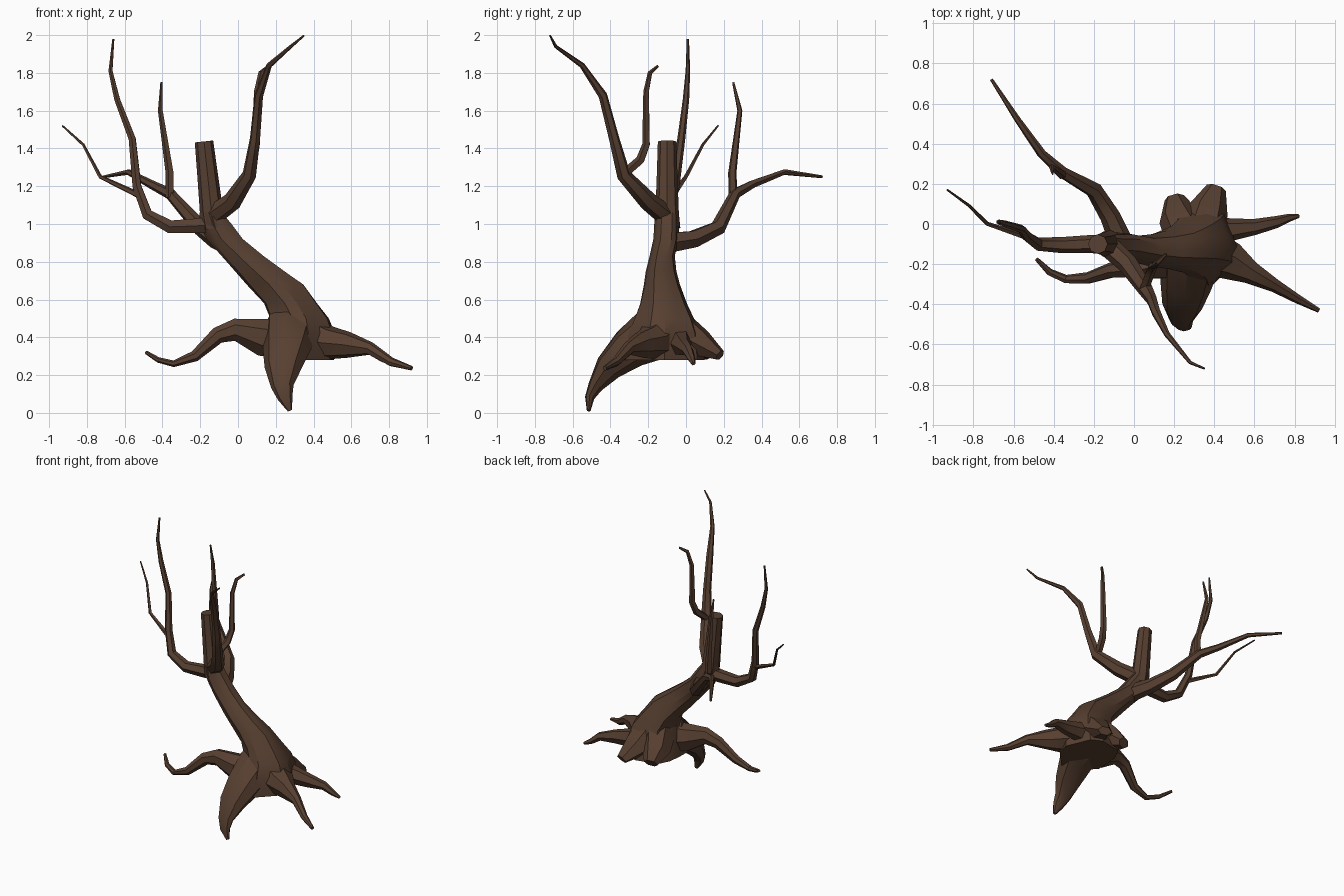
import bpy, bmesh, math
from mathutils import Vector

bark = bpy.data.materials.new("dark_brown_bark")
bark.diffuse_color = (0.095, 0.05, 0.03, 1)


def skin(name, rings, angle=40):
    """Join equal-sized point rings into a closed surface."""
    bm = bmesh.new()
    vs = [[bm.verts.new(p) for p in r] for r in rings]
    n = len(vs[0])
    for a, b in zip(vs, vs[1:]):
        for i in range(n):
            j = (i + 1) % n
            bm.faces.new((a[i], a[j], b[j], b[i]))
    bm.faces.new(vs[0][::-1])
    bm.faces.new(vs[-1])
    bmesh.ops.recalc_face_normals(bm, faces=bm.faces)
    me = bpy.data.meshes.new(name)
    bm.to_mesh(me)
    bm.free()
    me.materials.append(bark)
    ob = bpy.data.objects.new(name, me)
    bpy.context.collection.objects.link(ob)
    bpy.ops.object.select_all(action='DESELECT')
    ob.select_set(True)
    bpy.context.view_layer.objects.active = ob
    bpy.ops.object.shade_smooth_by_angle(angle=math.radians(angle))
    return ob


def limb(name, pts, sides=6):
    """Tapered tube; each point is x, y, z, half width[, half height]."""
    pos = [Vector(p[:3]) for p in pts]
    rings, side = [], None
    for i, p in enumerate(pts):
        t = Vector()
        if i > 0:
            t += (pos[i] - pos[i - 1]).normalized()
        if i < len(pos) - 1:
            t += (pos[i + 1] - pos[i]).normalized()
        t.normalize()
        if side is None:
            side = t.cross(Vector((0, 0, 1)))
        side = (side - t * side.dot(t)).normalized()
        up = side.cross(t)
        a, b = p[3], p[-1]
        rings.append([pos[i] + side * a * math.cos(w) + up * b * math.sin(w)
                      for w in (2 * math.pi * k / sides for k in range(sides))])
    return skin(name, rings)


# Leaning trunk: z, x range, y range, with twisting ridges
trunk = [(0.28, 0.13, 0.50, -0.33, 0.10), (0.42, 0.15, 0.51, -0.30, 0.08),
         (0.50, 0.17, 0.48, -0.27, 0.05), (0.58, 0.14, 0.42, -0.24, 0.01),
         (0.68, 0.05, 0.35, -0.22, -0.03), (0.75, -0.01, 0.25, -0.21, -0.05),
         (0.83, -0.08, 0.14, -0.19, -0.06), (0.92, -0.16, 0.03, -0.17, -0.04),
         (1.00, -0.20, -0.03, -0.165, -0.04), (1.06, -0.20, -0.08, -0.16, -0.04)]
rings = []
for z, x0, x1, y0, y1 in trunk:
    ring = []
    for k in range(14):
        w = 2 * math.pi * k / 14
        s = 0.5 * (1 + 0.07 * math.cos(5 * w + 3 * z))
        ring.append(((x0 + x1) / 2 + (x1 - x0) * s * math.cos(w),
                     (y0 + y1) / 2 + (y1 - y0) * s * math.sin(w), z))
    rings.append(ring)
skin("trunk", rings, 25)

# Broken-off top of the trunk
limb("trunk_stump", [(-0.12, -0.1, 0.98, .07), (-0.14, -0.1, 1.06, .062),
                     (-0.16, -0.1, 1.25, .055), (-0.18, -0.1, 1.437, .049)], 8)

# Roots
limb("front_root", [(.28, -.15, .43, .15), (.26, -.30, .34, .13, .11),
                    (.24, -.41, .24, .10, .075), (.235, -.48, .14, .06, .04),
                    (.25, -.51, .08, .04, .025), (.275, -.515, .012, .012, .01)], 8)
limb("left_root", [(.25, -.17, .39, .10, .11), (.12, -.20, .40, .08, .10),
                   (-.02, -.22, .44, .05, .06), (-.11, -.23, .41, .04, .045),
                   (-.23, -.27, .30, .03), (-.34, -.275, .26, .022, .018),
                   (-.42, -.24, .28, .018, .015), (-.485, -.175, .32, .01)], 7)
limb("right_front_root", [(.35, -.13, .41, .13, .12), (.48, -.18, .37, .10, .09),
                          (.58, -.24, .36, .06, .07), (.70, -.305, .34, .035),
                          (.81, -.37, .27, .024), (.92, -.43, .236, .012)], 7)
limb("right_back_root", [(.33, -.05, .40, .10), (.46, -.03, .37, .06, .07),
                         (.60, -.015, .35, .04, .05), (.71, .01, .33, .03),
                         (.77, .03, .285, .02), (.82, .04, .26, .01)], 6)
limb("back_left_root", [(.28, -.08, .46, .12), (.22, .04, .37, .10, .085),
                        (.20, .13, .31, .05, .035)], 6)
limb("back_right_root", [(.33, -.08, .46, .12), (.37, .07, .37, .10, .08),
                         (.41, .18, .305, .05, .03)], 6)

# Front branch and its fork
limb("front_branch", [(-.14, -.10, 1.04, .055), (-.03, -.20, 1.12, .05),
                      (.06, -.33, 1.26, .038), (.09, -.38, 1.45, .028),
                      (.11, -.44, 1.68, .024), (.165, -.55, 1.84, .015),
                      (.28, -.69, 1.94, .009), (.35, -.72, 1.998, .005)])
limb("front_fork", [(.05, -.32, 1.27, .025), (.08, -.24, 1.34, .025),
                    (.095, -.21, 1.42, .022), (.10, -.21, 1.70, .016),
                    (.12, -.19, 1.80, .013), (.16, -.15, 1.835, .008)], 5)

# Left branch and its fork
limb("left_branch", [(-.10, -.10, 1.00, .05), (-.22, -.10, .99, .045),
                     (-.36, -.105, .985, .04), (-.48, -.10, 1.05, .033),
                     (-.535, -.06, 1.20, .026), (-.56, -.025, 1.45, .021),
                     (-.64, 0, 1.66, .017), (-.675, .01, 1.81, .012),
                     (-.66, .01, 1.98, .006)])
limb("left_fork", [(-.52, -.07, 1.15, .018), (-.73, 0, 1.25, .011),
                   (-.82, .09, 1.42, .008), (-.93, .17, 1.52, .005)], 5)

# Back branch and its fork
limb("back_branch", [(-.06, -.10, .90, .06), (-.12, .04, .92, .05),
                     (-.20, .17, .98, .042), (-.36, .26, 1.16, .03),
                     (-.46, .35, 1.21, .023), (-.58, .52, 1.275, .016),
                     (-.71, .72, 1.25, .008)])
limb("back_fork", [(-.36, .25, 1.14, .025), (-.36, .245, 1.27, .023),
                   (-.41, .285, 1.60, .014), (-.405, .25, 1.75, .006)], 5)
